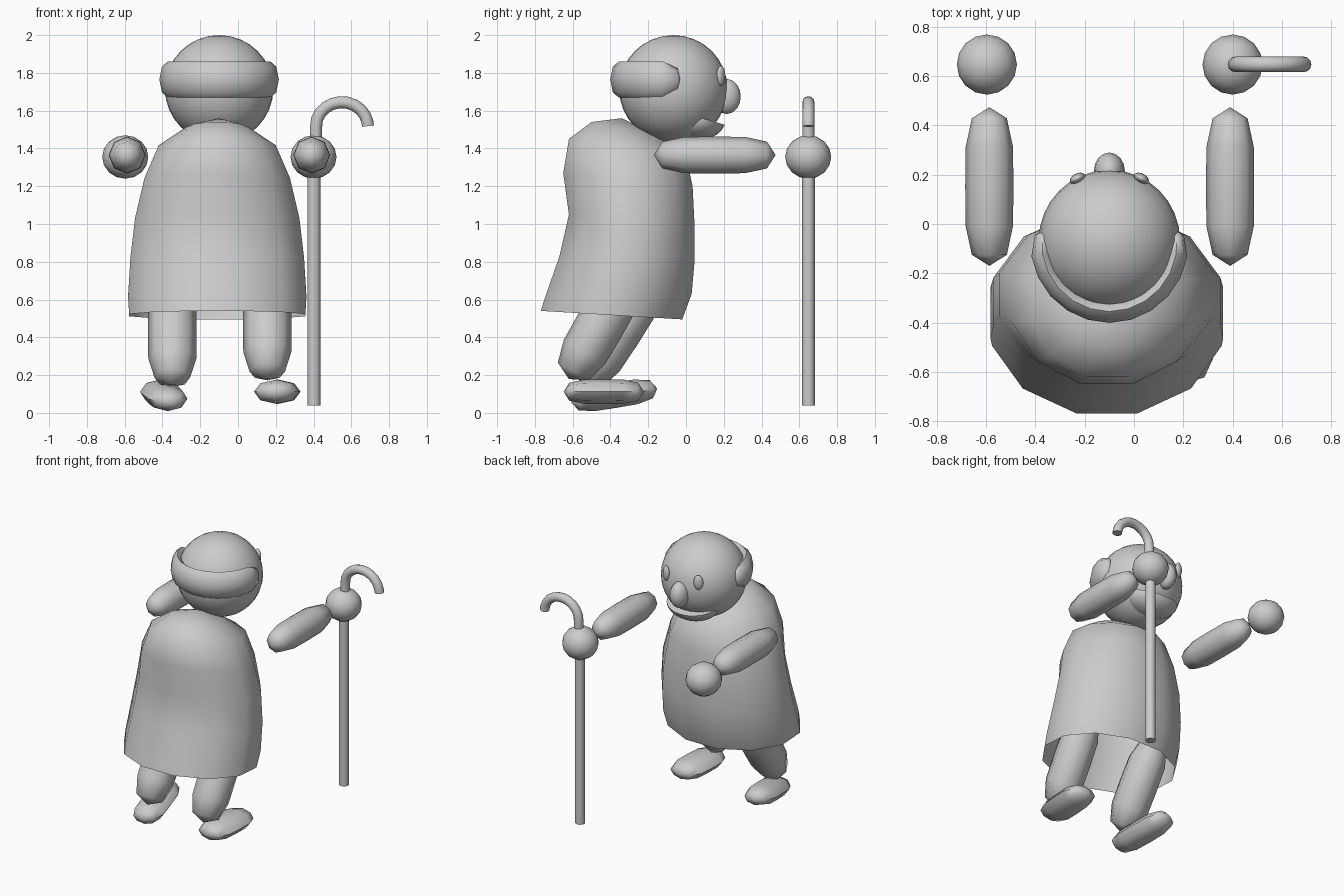
import bpy, bmesh
from math import cos, sin, pi, radians
from mathutils import Vector, Matrix

if "Cube" in bpy.data.objects:
    bpy.data.objects.remove(bpy.data.objects["Cube"])

CX = -0.1  # body axis


def smooth(ob, angle):
    bpy.ops.object.select_all(action='DESELECT')
    ob.select_set(True)
    bpy.context.view_layer.objects.active = ob
    bpy.ops.object.shade_smooth_by_angle(angle=radians(angle))


def loft(name, rings, angle=50, cap=True):
    """Skin a list of equal-length point rings; single points become poles."""
    bm = bmesh.new()
    loops = [[bm.verts.new(p) for p in r] for r in rings]
    for a, b in zip(loops, loops[1:]):
        n = max(len(a), len(b))
        for i in range(n):
            j = (i + 1) % n
            if len(a) == 1:
                bm.faces.new((a[0], b[j], b[i]))
            elif len(b) == 1:
                bm.faces.new((a[i], a[j], b[0]))
            else:
                bm.faces.new((a[i], a[j], b[j], b[i]))
    if cap:
        for r in (loops[0], loops[-1]):
            if len(r) > 2:
                bm.faces.new(r)
    bmesh.ops.recalc_face_normals(bm, faces=bm.faces)
    me = bpy.data.meshes.new(name)
    bm.to_mesh(me)
    bm.free()
    ob = bpy.data.objects.new(name, me)
    bpy.context.collection.objects.link(ob)
    smooth(ob, angle)
    return ob


def ellipsoid(name, loc, size, seg=24, rot=(0, 0, 0)):
    bpy.ops.mesh.primitive_uv_sphere_add(segments=seg, ring_count=seg // 2,
                                         location=loc, rotation=rot)
    ob = bpy.context.object
    ob.name = name
    ob.scale = size
    smooth(ob, 60)
    return ob


def limb(name, loc, rx, half, rz, pitch=0, yaw=0):
    """Eight-sided tapered pod lying along y, then pitched and turned."""
    m = Matrix.Rotation(radians(yaw), 3, 'Z') @ Matrix.Rotation(radians(pitch), 3, 'X')
    rings = []
    for t, r in ((-1, 0), (-.86, .74), (-.5, 1), (0, 1.02), (.5, 1), (.86, .74), (1, 0)):
        n = 8 if r else 1
        rings.append([m @ Vector((rx * r * cos(2 * pi * i / n), half * t,
                                  rz * r * sin(2 * pi * i / n))) + Vector(loc)
                      for i in range(n)])
    return loft(name, rings, 60)


def tube(name, path, r, sides=12):
    """Round tube along a path that stays in one xz plane."""
    pts = [Vector(p) for p in path]
    rings = []
    for i in range(len(pts)):
        d = (pts[min(i + 1, len(pts) - 1)] - pts[max(i - 1, 0)]).normalized()
        u = Vector((0, 1, 0))
        v = d.cross(u)
        rings.append([pts[i] + r * (cos(2 * pi * k / sides) * u + sin(2 * pi * k / sides) * v)
                      for k in range(sides)])
    return loft(name, rings)


# Head, nose and eyes
ellipsoid("head", (CX, -0.067, 1.715), (0.287, 0.287, 0.285), 32)
ellipsoid("nose", (CX, 0.215, 1.675), (0.063, 0.075, 0.093), 16)
for s in (-1, 1):
    ellipsoid("eye", (CX + s * 0.13, 0.185, 1.785), (0.033, 0.02, 0.053), 16,
              (0, 0, radians(-s * 28)))

# Jaw: bowl cut along the mouth line
jaw = ellipsoid("jaw", (0, 0, 0), (1, 1, 1))
jaw.scale = (1, 1, 1)
jaw.data.transform(Matrix.Translation((CX, 0.06, 1.555)) @ Matrix.Diagonal((0.19, 0.15, 0.112, 1)))
bm = bmesh.new()
bm.from_mesh(jaw.data)
cut = bmesh.ops.bisect_plane(bm, geom=bm.verts[:] + bm.edges[:] + bm.faces[:],
                             plane_co=(CX, 0.2, 1.527), plane_no=(0, 0.28, 0.96),
                             clear_outer=True)
edges = [e for e in cut['geom_cut'] if isinstance(e, bmesh.types.BMEdge)]
bmesh.ops.contextual_create(bm, geom=edges)
bm.to_mesh(jaw.data)
bm.free()
smooth(jaw, 50)

# Hair band wrapped round the back of the head
hair = []
N = 12
for k in range(N + 1):
    a = radians(-186 + 192 * k / N)
    c = Vector((CX + 0.275 * cos(a), -0.075 + 0.28 * sin(a), 1.765))
    out = Vector((cos(a), sin(a), 0))
    e = 0.62 if k in (0, N) else 1
    hair.append([c + e * (0.046 * cos(2 * pi * i / 8) * out
                          + Vector((0, 0, 0.096 * sin(2 * pi * i / 8)))) for i in range(8)])
for end, nxt in ((0, 1), (-1, -2)):
    c0 = sum(hair[end], Vector()) / 8
    c1 = sum(hair[nxt], Vector()) / 8
    tip = c0 + (c0 - c1) * 0.2
    hair = [[tip]] + hair if end == 0 else hair + [[tip]]
loft("hair_band", hair, 70)

# Open-bottomed robe: front y, front z, back y, back z, half width
robe = [[Vector((CX, -0.34, 1.56))]]
for fy, fz, by, bz, hw in ((-.14, 1.46, -.50, 1.54, .17), (.0, 1.36, -.62, 1.45, .31),
                           (.035, 1.2, -.65, 1.27, .385), (.045, 1.0, -.62, 1.05, .435),
                           (.045, .8, -.67, .83, .46), (.03, .63, -.75, .6, .472),
                           (-.02, .495, -.768, .54, .466)):
    ring = []
    for i in range(12):
        a = 2 * pi * i / 12 + pi / 12
        k = 1 / cos(pi / 12)  # flat sides reach the full width
        t = (1 + k * sin(a)) / 2
        ring.append(Vector((CX - 0.01 + hw * k * cos(a), by + (fy - by) * t, bz + (fz - bz) * t)))
    robe.append(ring)
loft("robe", robe, 60, cap=False)

# Arms and hands
for x, hx in ((-0.587, -0.597), (0.39, 0.4)):
    limb("arm", (x, 0.152, 1.365), 0.096, 0.322, 0.096)
    ellipsoid("hand", (hx, 0.647, 1.355), (0.122, 0.122, 0.115), 16)

# Legs and feet
limb("leg", (-0.348, -0.37, 0.425), 0.127, 0.33, 0.127, 57)
limb("leg", (0.155, -0.455, 0.465), 0.127, 0.33, 0.127, 60)
limb("foot", (-0.393, -0.38, 0.093), 0.105, 0.235, 0.066, 9, 11)
limb("foot", (0.208, -0.435, 0.112), 0.118, 0.213, 0.064, 0, -3)

# Walking stick with hooked handle
Y = 0.648
tube("stick_shaft", [(0.402, Y, 0.04), (0.402, Y, 1.46)], 0.034)
hook = [(0.412, Y, 1.42), (0.412, Y, 1.5)]
hook += [(0.55 - 0.138 * cos(a), Y, 1.515 + 0.13 * sin(a))
         for a in [radians(17 * k) for k in range(1, 11)]]
hook.append((0.688, Y, 1.518))
tube("stick_hook", hook, 0.032)
